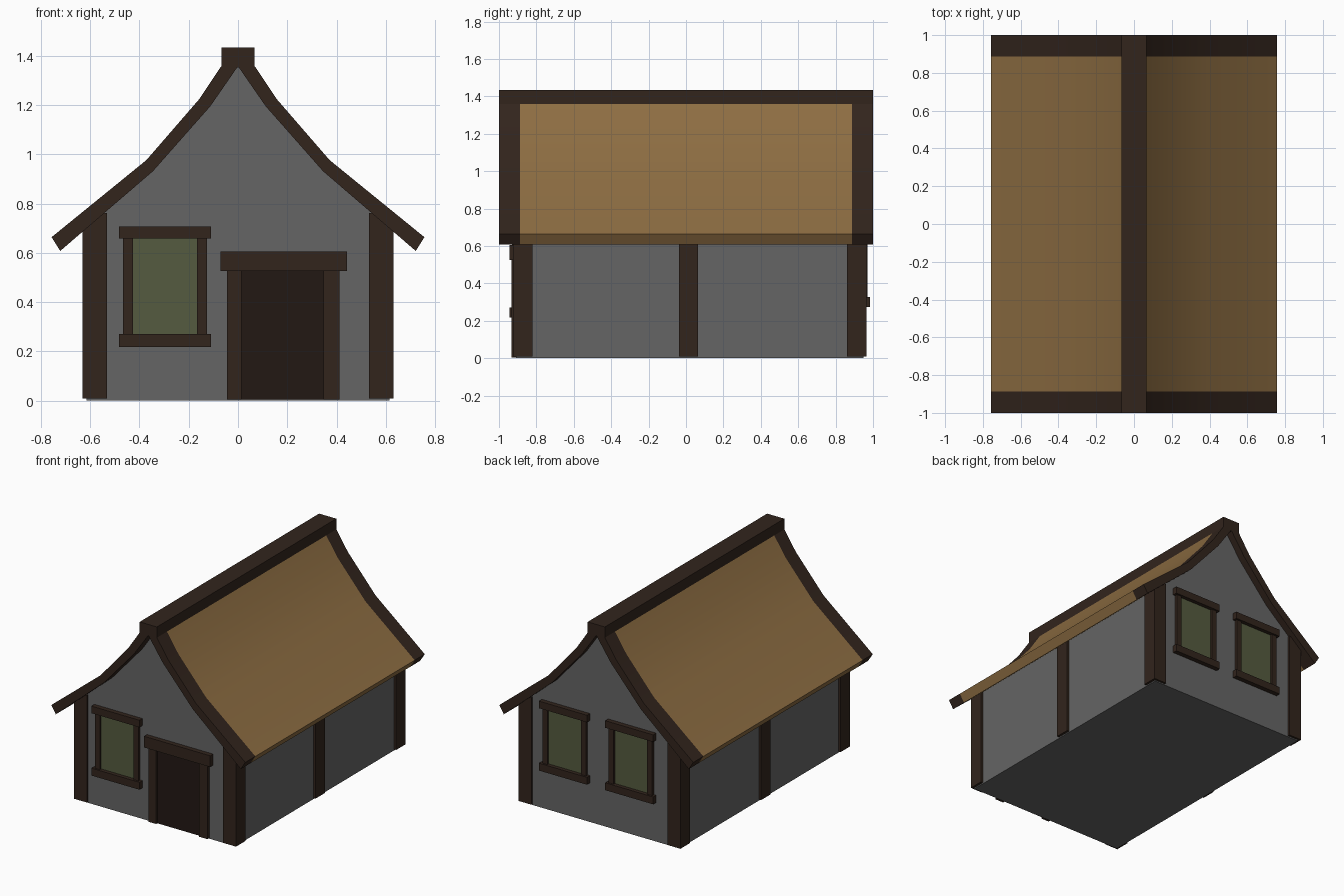
import bpy, bmesh
from math import radians

if "Cube" in bpy.data.objects:
    bpy.data.objects.remove(bpy.data.objects["Cube"])


def material(name, rgb):
    m = bpy.data.materials.new(name)
    m.diffuse_color = (*rgb, 1)
    m.use_nodes = True
    m.node_tree.nodes["Principled BSDF"].inputs["Base Color"].default_value = m.diffuse_color
    return m


WOOD = material("dark_wood", (0.032, 0.018, 0.012))
THATCH = material("thatch", (0.27, 0.155, 0.055))
GLASS = material("green_glass", (0.09, 0.105, 0.05))
DOOR = material("door_dark", (0.016, 0.009, 0.007))
PLASTER = material("grey_plaster", (0.13, 0.13, 0.13))


def new_object(name, bm, mats):
    bmesh.ops.recalc_face_normals(bm, faces=bm.faces)
    me = bpy.data.meshes.new(name)
    bm.to_mesh(me)
    bm.free()
    for m in mats:
        me.materials.append(m)
    ob = bpy.data.objects.new(name, me)
    bpy.context.collection.objects.link(ob)
    return ob


def box(name, x, y, z, mat):
    """Box from (min, max) pairs."""
    bm = bmesh.new()
    bmesh.ops.create_cube(bm, size=1)
    for v in bm.verts:
        v.co = [r[0] if c < 0 else r[1] for c, r in zip(v.co, (x, y, z))]
    return new_object(name, bm, [mat])


def extrude_profile(name, profile, ys, mats, mat_ids):
    """Loft an (x, z) profile through several y stations, one material per bay."""
    bm = bmesh.new()
    rings = [[bm.verts.new((x, y, z)) for x, z in profile] for y in ys]
    n = len(profile)
    for a, b, mid in zip(rings, rings[1:], mat_ids):
        for i in range(n):
            f = bm.faces.new((a[i], a[(i + 1) % n], b[(i + 1) % n], b[i]))
            f.material_index = mid
    bm.faces.new(rings[0]).material_index = mat_ids[0]
    bm.faces.new(rings[-1]).material_index = mat_ids[-1]
    return new_object(name, bm, mats)


def mirror_x(ob):
    m = ob.modifiers.new("mirror", 'MIRROR')
    m.use_mirror_merge = False


FRONT, BACK = -0.91, 0.95

# Walls with gable ends that follow the roof underside
half = [(0.615, 0), (0.615, 0.71), (0.345, 0.94), (0.112, 1.20)]
gable = half + [(0, 1.37)] + [(-x, z) for x, z in reversed(half)]
extrude_profile("walls", gable, (FRONT, BACK), [PLASTER], [0])

# Swept roof: thatch in the middle, dark timber at both gable ends
roof_profile = [(0, 1.358), (0.112, 1.196), (0.345, 0.932), (0.722, 0.608),
                (0.757, 0.664), (0.372, 0.977), (0.157, 1.225), (0.05, 1.385)]
roof = extrude_profile("roof", roof_profile, (-1, -0.888, 0.888, 1),
                       [WOOD, THATCH], [0, 1, 0])
roof.data.shade_smooth()
roof.data.set_sharp_from_angle(angle=radians(30))
mirror_x(roof)

# Ridge beam
box("ridge_beam", (-0.067, 0.067), (-1, 1), (1.353, 1.435), WOOD)

# Corner and middle posts
for label, y0, y1, x0 in (("front", -0.925, -0.82, 0.532),
                          ("middle", -0.037, 0.065, 0.59),
                          ("back", 0.86, 0.965, 0.532)):
    mirror_x(box(label + "_post", (x0, 0.632), (y0, y1), (0.008, 0.763), WOOD))


def window(name, cx, z, wall, out):
    """Window with sill bottom at z on a wall plane; out is the outward y sign."""
    def part(suffix, x0, x1, depth, z0, z1, mat):
        ys = sorted((wall - out * 0.02, wall + out * depth))
        box(name + suffix, (cx + x0, cx + x1), ys, (z + z0, z + z1), mat)
    part("_pane", -0.14, 0.14, 0.006, 0.04, 0.45, GLASS)
    part("_left_frame", -0.17, -0.13, 0.02, 0.04, 0.45, WOOD)
    part("_right_frame", 0.13, 0.17, 0.02, 0.04, 0.45, WOOD)
    part("_sill", -0.187, 0.187, 0.033, 0, 0.052, WOOD)
    part("_lintel", -0.187, 0.187, 0.033, 0.44, 0.49, WOOD)


window("front_window", -0.296, 0.218, FRONT, -1)
window("back_window_right", 0.272, 0.275, BACK, 1)
window("back_window_left", -0.245, 0.275, BACK, 1)

# Doorway
box("door", (0, 0.36), (FRONT - 0.006, FRONT + 0.02), (0.004, 0.54), DOOR)
box("door_left_jamb", (-0.045, 0.014), (FRONT - 0.022, FRONT + 0.02), (0.005, 0.53), WOOD)
box("door_right_jamb", (0.347, 0.413), (FRONT - 0.022, FRONT + 0.02), (0.005, 0.53), WOOD)
box("door_lintel", (-0.072, 0.443), (FRONT - 0.033, FRONT + 0.02), (0.526, 0.605), WOOD)
